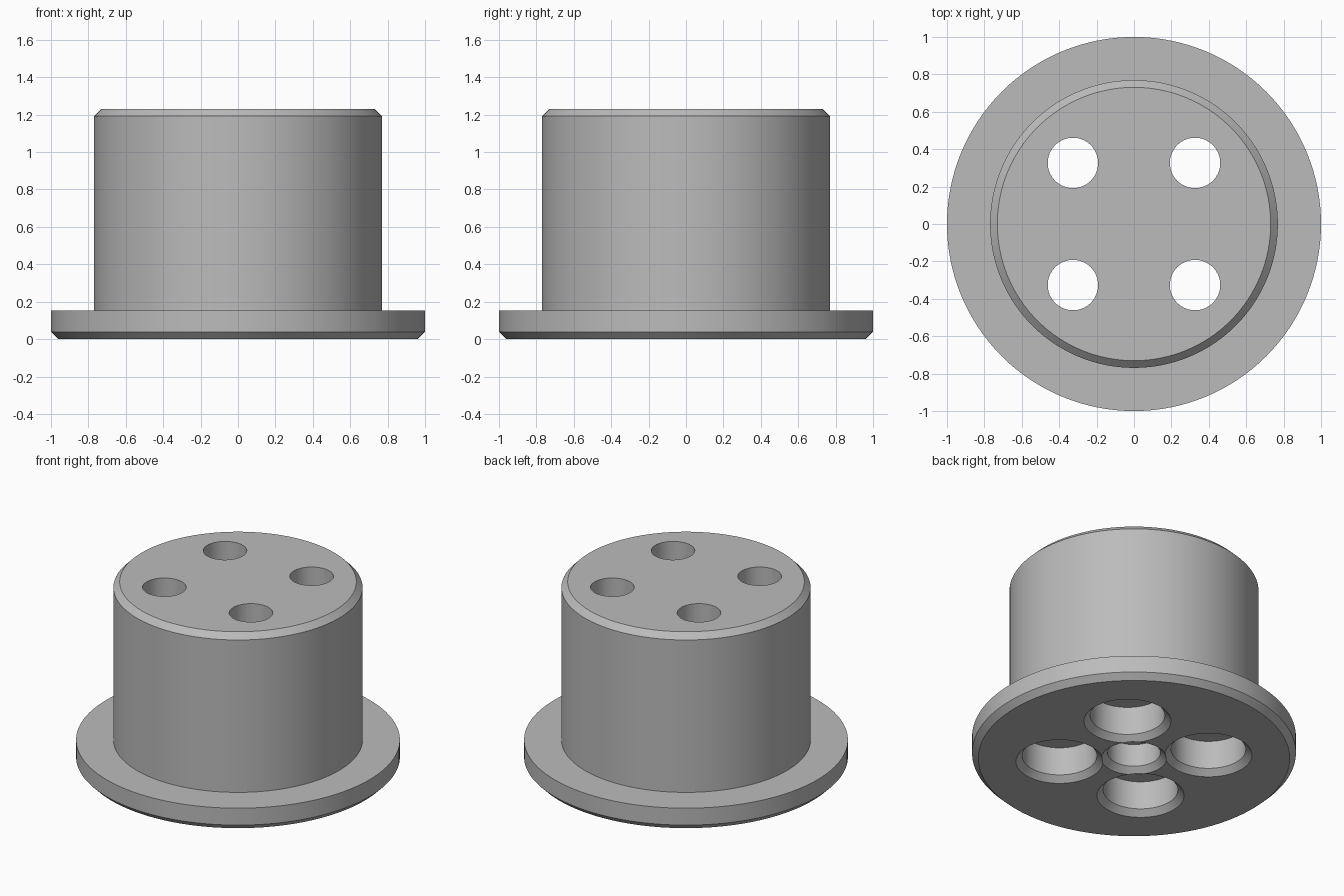
import bpy, bmesh, math

if "Cube" in bpy.data.objects:
    bpy.data.objects.remove(bpy.data.objects["Cube"])

U = 1 / 26            # one design unit: the flange radius is 26 units
STEPS = 128


def lathe(name, profile, x=0, y=0, steps=STEPS):
    """Closed solid of revolution from (radius, height) pairs, bottom to top."""
    bm = bmesh.new()
    rings = []
    for r, z in profile:
        rings.append([bm.verts.new(((x + r * math.cos(2 * math.pi * i / steps)) * U,
                                    (y + r * math.sin(2 * math.pi * i / steps)) * U,
                                    z * U)) for i in range(steps)])
    for a, b in zip(rings, rings[1:]):
        for i in range(steps):
            j = (i + 1) % steps
            bm.faces.new((a[i], a[j], b[j], b[i]))
    bm.faces.new(rings[0][::-1])
    bm.faces.new(rings[-1])
    bm.normal_update()
    mesh = bpy.data.meshes.new(name)
    bm.to_mesh(mesh)
    bm.free()
    obj = bpy.data.objects.new(name, mesh)
    bpy.context.collection.objects.link(obj)
    return obj


def cut(target, cutter):
    """Subtract the cutter from the target and discard the cutter."""
    cutter.hide_render = True
    mod = target.modifiers.new("cut", 'BOOLEAN')
    mod.operation = 'DIFFERENCE'
    mod.solver = 'EXACT'
    mod.object = cutter
    bpy.context.view_layer.objects.active = target
    bpy.ops.object.modifier_apply(modifier=mod.name)
    bpy.data.objects.remove(cutter, do_unlink=True)


# Flanged body with chamfered bottom and top rims
body = lathe("flanged_bushing", [(25, 0), (26, 1), (26, 4), (20, 4), (20, 31), (19, 32)])

grey = bpy.data.materials.new("plain grey")
grey.diffuse_color = (0.5, 0.5, 0.5, 1)
grey.use_nodes = True
grey.node_tree.nodes["Principled BSDF"].inputs["Base Color"].default_value = grey.diffuse_color
body.data.materials.append(grey)

# Four through holes, each counterbored and chamfered from below
p = 12 / math.sqrt(2)
for sx in (-1, 1):
    for sy in (-1, 1):
        cut(body, lathe("bolt_hole_cutter",
                        [(8, -1), (6, 1), (6, 6), (3.5, 6), (3.5, 33)],
                        sx * p, sy * p, 64))

# Shallow chamfered blind hole in the middle of the underside
cut(body, lathe("centre_hole_cutter", [(6.25, -1), (4.25, 1), (4.25, 5)], steps=64))

# Smooth round walls, crisp edges
bpy.ops.object.select_all(action='DESELECT')
body.select_set(True)
bpy.context.view_layer.objects.active = body
bpy.ops.object.shade_smooth_by_angle(angle=math.radians(30))
